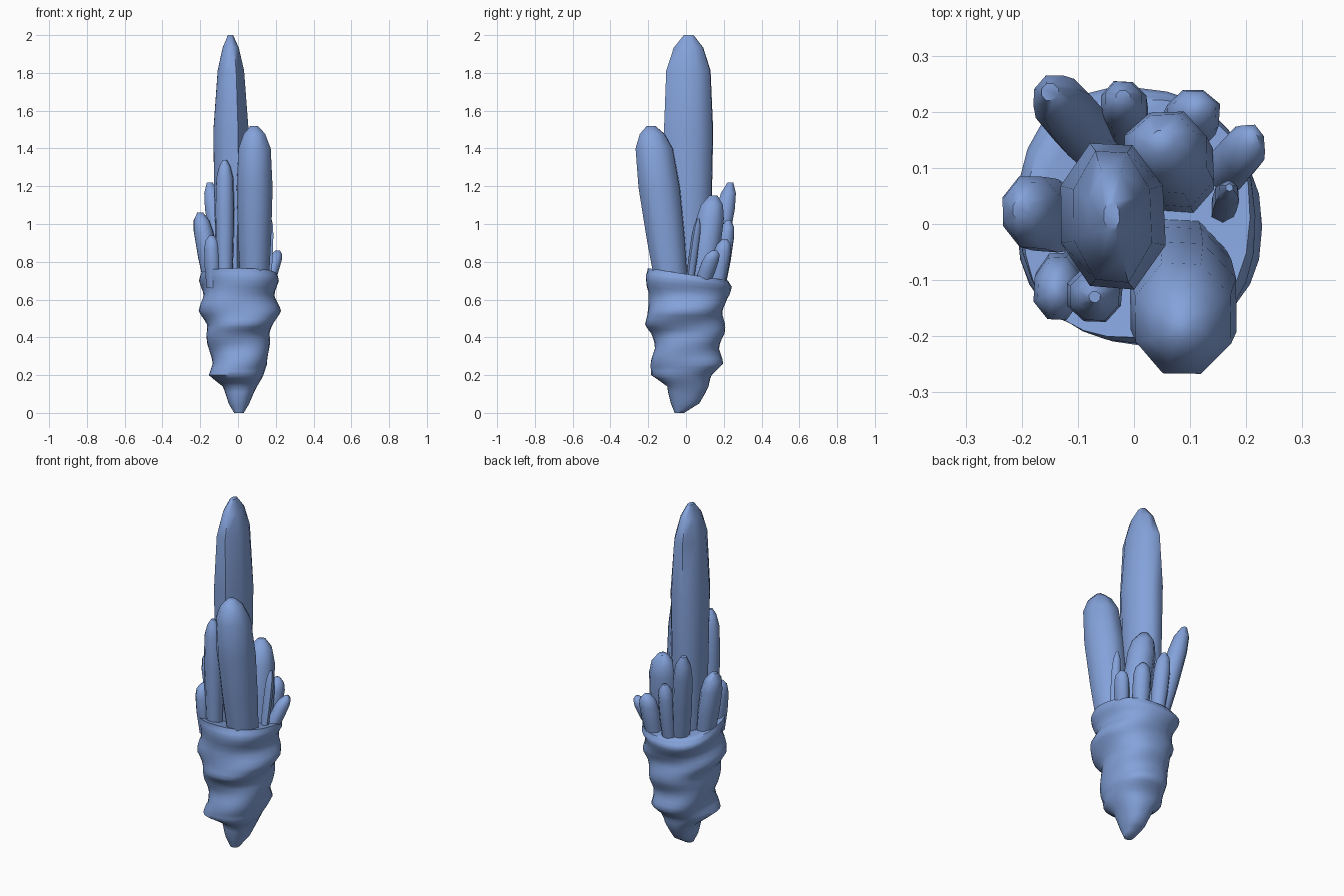
import bpy
import bmesh
import math
import random

random.seed(4)

# Remove the default object
default = bpy.data.objects.get("Cube")
if default:
    bpy.data.objects.remove(default, do_unlink=True)

# Single flat colour
blue = bpy.data.materials.new("soft crystal blue")
blue.use_nodes = True
colour = (0.23, 0.36, 0.7, 1)
blue.diffuse_color = colour
blue.node_tree.nodes["Principled BSDF"].inputs["Base Color"].default_value = colour


def loft(name, rings, sharp_angle):
    """Skin a stack of closed rings, cap both ends and shade the result."""
    bm = bmesh.new()
    loops = [[bm.verts.new(point) for point in ring] for ring in rings]
    count = len(loops[0])
    for lower, upper in zip(loops, loops[1:]):
        for i in range(count):
            j = (i + 1) % count
            bm.faces.new((lower[i], lower[j], upper[j], upper[i]))
    bm.faces.new(list(reversed(loops[0])))
    bm.faces.new(loops[-1])
    mesh = bpy.data.meshes.new(name)
    bm.to_mesh(mesh)
    bm.free()
    mesh.materials.append(blue)
    obj = bpy.data.objects.new(name, mesh)
    bpy.context.collection.objects.link(obj)
    bpy.ops.object.select_all(action="DESELECT")
    obj.select_set(True)
    bpy.context.view_layer.objects.active = obj
    bpy.ops.object.shade_smooth_by_angle(angle=math.radians(sharp_angle))
    return obj


# Crystal silhouettes: height fraction, width fraction
TALL_PROFILE = [(0, 0.78), (0.3, 0.92), (0.62, 1), (0.86, 0.9), (0.95, 0.6), (1, 0.2)]
SHORT_PROFILE = [(0, 0.85), (0.4, 1), (0.75, 0.98), (0.9, 0.78), (1, 0.3)]
CRYSTAL_BASE = 0.66


def crystal(name, base, tip, radii, profile=SHORT_PROFILE, sides=8, pinch=0):
    """Leaning, slightly irregular prism with a blunt point."""
    wobble = [random.uniform(0.98, 1.08) for _ in range(sides)]
    rings = []
    for t, width in profile:
        centre_x = base[0] + (tip[0] - base[0]) * t
        centre_y = base[1] + (tip[1] - base[1]) * t
        z = CRYSTAL_BASE + (tip[2] - CRYSTAL_BASE) * t
        narrow = 1 - pinch * max(0, t - 0.6)
        ring = []
        for i in range(sides):
            angle = math.tau * (i + 0.5) / sides
            reach = width * wobble[i]
            ring.append((centre_x + radii[0] * reach * narrow * math.cos(angle),
                         centre_y + radii[1] * reach * math.sin(angle), z))
        rings.append(ring)
    return loft(name, rings, 58)


# Main pair of tall crystals
crystal("tall_crystal", (-0.04, 0.02), (-0.04, 0.015, 2), (0.1, 0.135),
        TALL_PROFILE, pinch=0.7)
crystal("front_crystal", (0.085, -0.075), (0.085, -0.185, 1.52), (0.099, 0.117),
        TALL_PROFILE)

# Smaller crystals around them
crystal("back_right_crystal", (-0.06, 0.13), (-0.15, 0.235, 1.22), (0.052, 0.052))
crystal("slim_front_crystal", (-0.07, -0.12), (-0.07, -0.13, 1.34), (0.051, 0.051),
        TALL_PROFILE)
crystal("short_front_crystal", (-0.13, -0.1), (-0.14, -0.12, 0.94), (0.043, 0.058))
crystal("right_crystal", (-0.13, 0.01), (-0.2, 0.025, 1.06), (0.056, 0.068))
crystal("back_left_crystal", (0.08, 0.08), (0.05, 0.145, 1.15), (0.08, 0.076))
crystal("back_crystal", (-0.015, 0.17), (-0.02, 0.225, 1.02), (0.044, 0.046))
crystal("short_back_crystal", (0.09, 0.16), (0.11, 0.205, 0.92), (0.05, 0.05))
crystal("short_left_crystal", (0.15, 0.08), (0.21, 0.15, 0.86), (0.038, 0.046))
crystal("thin_left_crystal", (0.155, 0.015), (0.17, 0.065, 1.03), (0.023, 0.023), sides=6)

# Wrapped holder: height, right edge, left edge, front edge, back edge
HOLDER_LEVELS = [
    (0, -0.02, 0.03, -0.06, -0.01),
    (0.05, -0.05, 0.06, -0.08, 0.07),
    (0.14, -0.08, 0.1, -0.1, 0.12),
    (0.2, -0.15, 0.13, -0.19, 0.14),
    (0.26, -0.14, 0.16, -0.18, 0.19),
    (0.34, -0.15, 0.16, -0.17, 0.18),
    (0.42, -0.17, 0.17, -0.18, 0.2),
    (0.47, -0.17, 0.19, -0.21, 0.2),
    (0.54, -0.2, 0.22, -0.21, 0.2),
    (0.62, -0.19, 0.2, -0.19, 0.21),
    (0.7, -0.2, 0.21, -0.22, 0.25),
    (0.735, -0.19, 0.2, -0.21, 0.23),
    (0.725, -0.1, 0.1, -0.1, 0.12),
]


def rounded(value):
    """Push a sine or cosine outwards for a boxier outline."""
    return math.copysign(abs(value) ** 0.86, value)


def holder_ring(level, segments=28):
    """Boxy ring carrying a shallow double spiral ridge."""
    z, right, left, front, back = level
    middle_x, half_x = (left + right) / 2, (left - right) / 2
    middle_y, half_y = (back + front) / 2, (back - front) / 2
    ring = []
    for i in range(segments):
        angle = math.tau * i / segments
        spiral = math.cos(math.tau * z / 0.18 - 2 * angle)
        reach = 1 + 0.04 * spiral * min(1, z * 5)
        x = middle_x + half_x * reach * rounded(math.cos(angle))
        y = middle_y + half_y * reach * rounded(math.sin(angle))
        # The rim dips towards the back
        dip = -0.13 * y * max(0, z - 0.5) / 0.2
        ring.append((x, y, z + dip))
    return ring


levels = []
for lower, upper in zip(HOLDER_LEVELS, HOLDER_LEVELS[1:]):
    for step in range(3):
        levels.append([p + (q - p) * step / 3 for p, q in zip(lower, upper)])
levels.append(HOLDER_LEVELS[-1])
loft("wrapped_holder", [holder_ring(level) for level in levels], 60)
